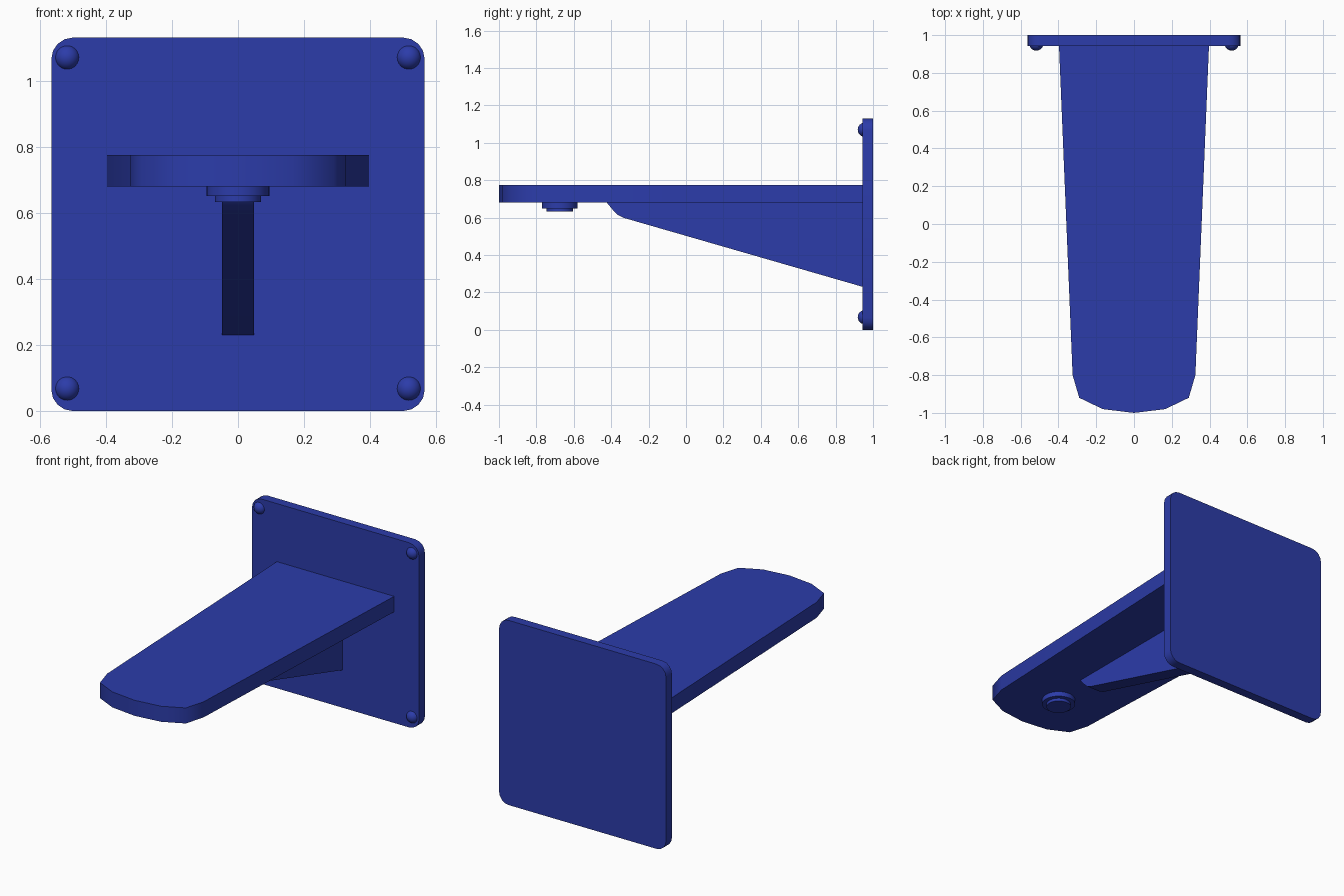
import bpy, bmesh, math
from mathutils import Vector

if "Cube" in bpy.data.objects:
    bpy.data.objects.remove(bpy.data.objects["Cube"])

blue = bpy.data.materials.new("blue_paint")
blue.diffuse_color = (0.025, 0.045, 0.4, 1)
blue.use_nodes = True
blue.node_tree.nodes["Principled BSDF"].inputs["Base Color"].default_value = blue.diffuse_color


def finish(obj, name, angle=30):
    obj.name = name
    obj.data.materials.append(blue)
    bpy.ops.object.select_all(action='DESELECT')
    obj.select_set(True)
    bpy.context.view_layer.objects.active = obj
    bpy.ops.object.shade_smooth_by_angle(angle=math.radians(angle))
    return obj


def prism(name, points, push, angle=30):
    """Solid made by extruding a closed 3D outline along a vector."""
    bm = bmesh.new()
    face = bm.faces.new([bm.verts.new(p) for p in points])
    ext = bmesh.ops.extrude_face_region(bm, geom=[face])
    moved = [v for v in ext["geom"] if isinstance(v, bmesh.types.BMVert)]
    bmesh.ops.translate(bm, verts=moved, vec=Vector(push))
    bmesh.ops.recalc_face_normals(bm, faces=bm.faces)
    mesh = bpy.data.meshes.new(name)
    bm.to_mesh(mesh)
    bm.free()
    obj = bpy.data.objects.new(name, mesh)
    bpy.context.collection.objects.link(obj)
    return finish(obj, name, angle)


# Wall plate with rounded corners
W, H, R, STEPS = 0.565, 1.13, 0.065, 4
outline = []
corners = [(W - R, H - R), (R - W, H - R), (R - W, R), (W - R, R)]
for i, (cx, cz) in enumerate(corners):
    for s in range(STEPS + 1):
        a = math.radians(90 * (i + s / STEPS))
        outline.append((cx + R * math.cos(a), 0.943, cz + R * math.sin(a)))
prism("wall_plate", outline, (0, 0.057, 0))

# Tapered arm with a faceted nose
half = [(0.397, 0.945), (0.325, -0.80), (0.29, -0.92), (0.165, -0.98)]
arm = half + [(0, -1.0)] + [(-x, y) for x, y in reversed(half)]
prism("arm", [(x, y, 0.68) for x, y in arm], (0, 0, 0.095), 50)

# Triangular support rib under the arm
rib = [(0.945, 0.23), (-0.33, 0.598), (-0.365, 0.615), (-0.39, 0.64),
       (-0.425, 0.682), (0.945, 0.682)]
prism("support_rib", [(-0.048, y, z) for y, z in rib], (0.096, 0, 0))

# Stepped round boss under the nose
for name, r, z0, z1 in (("boss_flange", 0.095, 0.65, 0.682),
                        ("boss_cap", 0.07, 0.632, 0.652)):
    bpy.ops.mesh.primitive_cylinder_add(vertices=32, radius=r, depth=z1 - z0,
                                        location=(0, -0.675, (z0 + z1) / 2))
    finish(bpy.context.object, name)

# Domed screw heads in the plate corners
for sx, side in ((-1, "left"), (1, "right")):
    for z, level in ((0.068, "lower"), (1.07, "upper")):
        bpy.ops.mesh.primitive_uv_sphere_add(segments=24, ring_count=12, radius=0.038,
                                             location=(sx * 0.517, 0.956, z))
        finish(bpy.context.object, f"screw_head_{level}_{side}")
